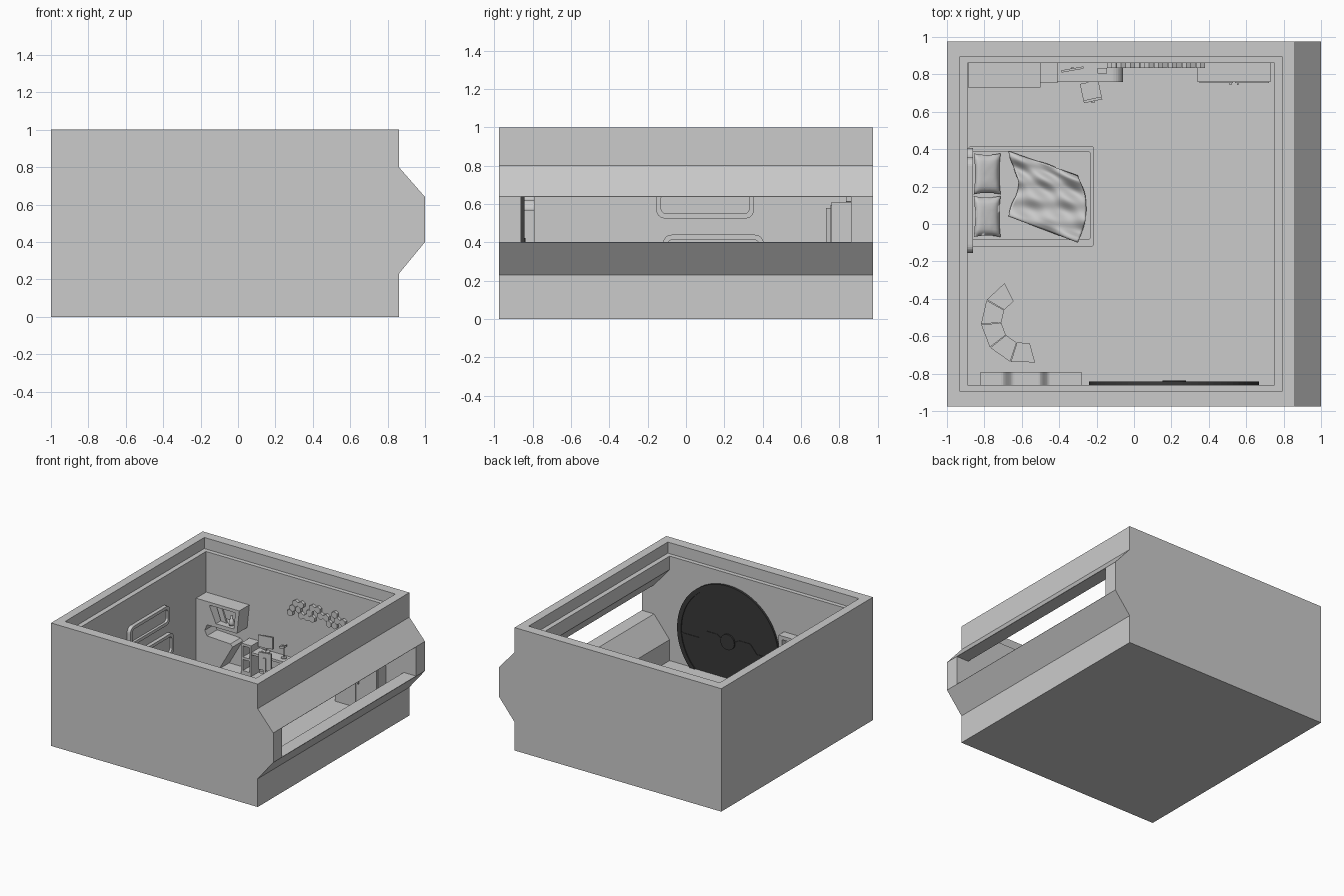
import bpy, bmesh, math, random
from mathutils import Vector, Matrix

if "Cube" in bpy.data.objects:
    bpy.data.objects.remove(bpy.data.objects["Cube"])
random.seed(4)
FLOOR = 0.06


def finish(name, bm, smooth=False):
    bmesh.ops.recalc_face_normals(bm, faces=bm.faces)
    me = bpy.data.meshes.new(name)
    bm.to_mesh(me)
    bm.free()
    ob = bpy.data.objects.new(name, me)
    bpy.context.collection.objects.link(ob)
    if smooth:
        me.polygons.foreach_set("use_smooth", [True] * len(me.polygons))
    return ob


def prism(name, pts, lo, hi, axis='y'):
    place = {'x': lambda p, d: (d, p[0], p[1]), 'y': lambda p, d: (p[0], d, p[1]),
             'z': lambda p, d: (p[0], p[1], d)}[axis]
    bm = bmesh.new()
    a = [bm.verts.new(place(p, lo)) for p in pts]
    b = [bm.verts.new(place(p, hi)) for p in pts]
    bm.faces.new(a)
    bm.faces.new(b)
    for i in range(len(pts)):
        j = (i + 1) % len(pts)
        bm.faces.new((a[i], a[j], b[j], b[i]))
    return finish(name, bm)


def box(name, x0, x1, y0, y1, z0, z1):
    return prism(name, [(x0, y0), (x1, y0), (x1, y1), (x0, y1)], z0, z1, 'z')


def arc(cx, cy, r, a0, a1, n):
    return [(cx + r * math.cos(math.radians(a0 + (a1 - a0) * i / n)),
             cy + r * math.sin(math.radians(a0 + (a1 - a0) * i / n))) for i in range(n + 1)]


def rounded(x0, x1, y0, y1, r):
    return (arc(x1 - r, y1 - r, r, 0, 90, 6) + arc(x0 + r, y1 - r, r, 90, 180, 6)
            + arc(x0 + r, y0 + r, r, 180, 270, 6) + arc(x1 - r, y0 + r, r, 270, 360, 6))


def cut(ob, *cutters):
    for c in cutters:
        m = ob.modifiers.new("cut", 'BOOLEAN')
        m.operation, m.object, m.solver = 'DIFFERENCE', c, 'EXACT'
        bpy.context.view_layer.objects.active = ob
        bpy.ops.object.modifier_apply(modifier=m.name)
        bpy.data.objects.remove(c)


def turn(obs, centre, deg):
    c = Matrix.Translation(Vector(centre))
    for o in obs:
        o.data.transform(c @ Matrix.Rotation(math.radians(deg), 4, 'Z') @ c.inverted())


# room shell with window bay, stepped rim and hollow interior
shell = prism("room_shell", [(-1, 0), (.86, 0), (.86, .23), (1, .4), (1, .64), (.86, .8),
                             (.86, 1), (-1, 1)], -.975, .975)
hollow = prism("hollow", [(-.89, FLOOR), (.75, FLOOR), (.75, .23), (.89, .402), (1.1, .402), (1.1, .638),
                          (.89, .638), (.75, .8), (.75, .96), (-.89, .96)], -.86, .86)
cut(shell, hollow, box("rim_cut", -.93, .79, -.895, .895, .91, 1.1))

# round door on the front wall, cut off by the floor
dark = bpy.data.materials.new("dark_door")
dark.diffuse_color = (.04, .04, .04, 1)
dark.use_nodes = True
dark.node_tree.nodes["Principled BSDF"].inputs["Base Color"].default_value = dark.diffuse_color
cx, cz, R = .215, .36, .455


def disc(r):
    a = math.degrees(math.asin((cz - FLOOR) / r))
    return arc(cx, cz, r, -a, 180 + a, 48)


frame = prism("door_frame", disc(R), -.861, -.842)
cut(frame, prism("door_cut", arc(cx, cz, R - .035, 0, 360, 48)[:-1], -.855, -.8))
leaf = prism("door_leaf", disc(R - .035), -.861, -.85)
hub = prism("door_hub", arc(cx, cz, .063, 0, 360, 24)[:-1], -.86, -.838)
top = [(-.42, -.04), (-.26, -.04), (-.2, .03), (-.1, .03), (-.05, 0), (.05, 0), (.1, .03), (.2, .03),
       (.26, -.04), (.42, -.04)]
seam = prism("door_seam", [(cx + x, cz + z + .006) for x, z in top]
             + [(cx + x, cz + z - .006) for x, z in reversed(top)], -.855, -.846)
for o in (frame, leaf, hub, seam):
    o.data.materials.append(dark)

# stepped bookcase with curved top beside the door
curve = [(-.82, FLOOR), (-.28, FLOOR), (-.28, .57)]
for (xa, za), (xb, zb) in (((-.45, .57), (-.51, .62)), ((-.64, .62), (-.71, .67))):
    curve += [(xa + (xb - xa) * t / 8, za + (zb - za) * (.5 - .5 * math.cos(math.pi * t / 8))) for t in range(9)]
case = prism("bookcase", curve + [(-.82, .67)], -.86, -.79)
for z0 in (.12, .28, .43):
    for x0 in (-.79, -.61, -.45):
        cut(case, box("slot", x0, x0 + .14, -.845, -.7, z0, z0 + .11))

# curved bench made of five blocks
for i in range(5):
    a = 116 + 34 * i
    pts = arc(-.59, -.52, .228, a + .5, a + 33.5, 1) + arc(-.59, -.52, .12, a + 33.5, a + .5, 1)
    prism(f"bench_block_{i}", pts, FLOOR, .17, 'z')

# bed: frame, mattress, two headboard rings
prism("bed_frame", rounded(-.885, -.215, -.12, .415, .012), FLOOR + .02, .14, 'z')
prism("mattress", rounded(-.875, -.23, -.085, .39, .02), .14, .21, 'z')
for name, y0, y1, z0, z1 in (("upper", -.155, .355, .525, .68), ("lower", -.12, .405, .26, .44)):
    ring = prism(f"headboard_{name}", rounded(y0, y1, z0, z1, .045), -.892, -.86, 'x')
    cut(ring, prism("ring_cut", rounded(y0 + .025, y1 - .025, z0 + .025, z1 - .025, .028), -.88, -.8, 'x'))

# puffed pillows with pinched corners
for k, yc in enumerate((.268, .04)):
    bm = bmesh.new()
    bmesh.ops.create_cube(bm, size=2)
    bmesh.ops.subdivide_edges(bm, edges=bm.edges[:], cuts=11, use_grid_fill=True)
    for v in bm.verts:
        u, w = v.co.x, v.co.y
        puff = ((1 - u ** 4) * (1 - w ** 4)) ** .5 if abs(u) < 1 and abs(w) < 1 else 0
        z = v.co.z * (.004 + .032 * puff) + random.uniform(-.001, .001)
        v.co = (-.785 + u * .072 * (.9 + .1 * w * w), yc + w * .11 * (.92 + .08 * u * u), .245 + z - .02 * u)
    finish(f"pillow_{k}", bm, True)

# rumpled blanket
bm = bmesh.new()
n = 36
bmesh.ops.create_grid(bm, x_segments=n, y_segments=n, size=.5)
for v in bm.verts:
    s, t = v.co.x + .5, v.co.y + .5
    lx = -.67 + .13 * math.sin(math.pi * t) * t * (1 - t) * 4 * .4
    rx = -.30 + .045 * math.sin(math.pi * t)
    yb, yt = .04 - .14 * s, .39 - .13 * s
    fold = (.012 * math.sin(9 * s + 14 * t) + .008 * math.sin(21 * t - 7 * s + 2)
            + .022 * (math.exp(-((t - .06) / .05) ** 2) + math.exp(-((t - .93) / .06) ** 2)) * s)
    v.co = (lx + (rx - lx) * s, yb + (yt - yb) * t, .234 + fold)
blanket = finish("blanket", bm, True)
blanket.modifiers.new("thickness", 'SOLIDIFY').thickness = .008

# S-shaped display unit in the back corner
unit = prism("display_unit", [(-.888, FLOOR), (-.68, FLOOR), (-.56, .27), (-.58, .29), (-.79, .30),
                              (-.81, .34), (-.79, .39), (-.52, .39), (-.5, .58), (-.888, .58)], .73, .862)
cut(unit, prism("recess", [(-.77, .555), (-.535, .555), (-.55, .42), (-.71, .42)], .7, .845))
prism("leaning_picture", [(-.70, .425), (-.65, .42), (-.69, .53), (-.74, .535)], .78, .795)
bm = bmesh.new()
prof = [(0, 0), (.018, 0), (.022, .02), (.016, .045), (.008, .055), (.01, .075), (0, .075)]
vs = [bm.verts.new((r, 0, z)) for r, z in prof]
es = [bm.edges.new(e) for e in zip(vs, vs[1:])]
bmesh.ops.spin(bm, geom=vs + es, axis=(0, 0, 1), cent=(0, 0, 0), angle=2 * math.pi, steps=16, use_merge=True)
bmesh.ops.remove_doubles(bm, verts=bm.verts, dist=1e-5)
bmesh.ops.translate(bm, verts=bm.verts, vec=(-.6, .775, .42))
finish("vase", bm, True)

# desk with open side box and rounded end
side = box("desk_box", -.5, -.41, .755, .862, FLOOR, .31)
cut(side, box("box_slot", -.485, -.425, .7, .845, .2, .29), box("box_slot", -.485, -.425, .7, .845, .09, .18))
prism("desk", [(-.41, .235)] + arc(-.12, .195, .04, 90, 0, 8) + [(-.08, FLOOR), (-.06, FLOOR)]
      + arc(-.12, .195, .06, 0, 90, 8) + [(-.41, .255)], .76, .862)
screen = [box("screen", -.39, -.27, .82, .832, .29, .385), box("screen_neck", -.337, -.323, .828, .838, .26, .32),
          box("screen_foot", -.36, -.3, .81, .85, .255, .262)]
turn(screen, (-.33, .83, 0), 10)
lamp = [prism("lamp_foot", arc(-.16, .82, .022, 0, 360, 16)[:-1], .255, .263, 'z'),
        box("lamp_post", -.163, -.157, .817, .823, .26, .34),
        prism("lamp_head", [(-.185, .325), (-.145, .345), (-.145, .36), (-.195, .345)], .805, .835)]

# chair
cx, cy = -.23, .71
chair = [box("chair_seat", cx - .05, cx + .05, cy - .045, cy + .05, .165, .182),
         box("chair_back", cx - .05, cx + .05, cy - .055, cy - .04, .2, .34),
         box("chair_spine", cx - .01, cx + .01, cy - .062, cy - .054, .165, .3),
         box("chair_post", cx - .008, cx + .008, cy - .008, cy + .008, FLOOR, .165),
         prism("chair_base", arc(cx, cy, .04, 0, 360, 10)[:-1], FLOOR, FLOOR + .012, 'z')]
turn(chair, (cx, cy, 0), 12)

# wardrobe with two doors and handles
box("wardrobe", .34, .73, .76, .862, FLOOR, .61)
for i, s in enumerate((-1, 1)):
    x = .535 + s * .096
    box(f"wardrobe_door_{i}", x - .09, x + .09, .753, .762, FLOOR + .03, .595)
    box(f"wardrobe_handle_{i}", .535 + s * .02 - .005, .535 + s * .02 + .005, .744, .755, .26, .38)

# hexagon wall tiles
rows = ["0110110010", "1101011011", "1011100110"]
k = 0
for r, row in enumerate(rows):
    for c, ch in enumerate(row):
        if ch == '1':
            x, z = -.12 + c * .05 + (r % 2) * .025, .715 - r * .044
            prism(f"hex_tile_{k}", arc(x, z, .028, 30, 390, 6)[:-1], .835, .862)
            k += 1
